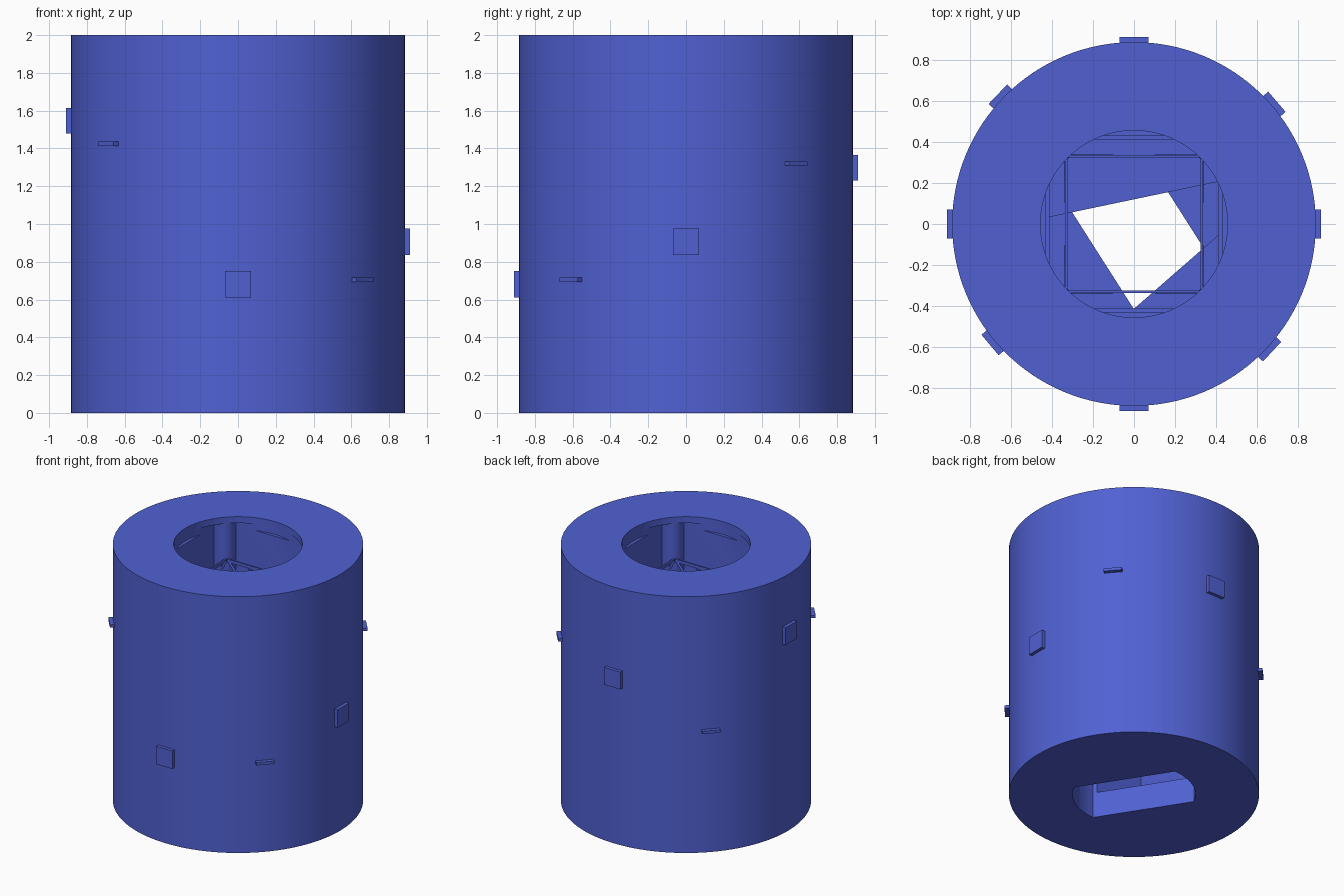
import bpy, bmesh, math
from mathutils import Vector

if "Cube" in bpy.data.objects:
    bpy.data.objects.remove(bpy.data.objects["Cube"])

mat = bpy.data.materials.new("tower_blue")
mat.diffuse_color = (0.08, 0.12, 0.65, 1)
mat.use_nodes = True
mat.node_tree.nodes["Principled BSDF"].inputs["Base Color"].default_value = mat.diffuse_color


def prism(name, pts, z0, z1):
    """Upright prism from a 2D outline."""
    bm = bmesh.new()
    face = bm.faces.new([bm.verts.new((x, y, z0)) for x, y in pts])
    ext = bmesh.ops.extrude_face_region(bm, geom=[face])
    bmesh.ops.translate(bm, vec=(0, 0, z1 - z0),
                        verts=[g for g in ext["geom"] if isinstance(g, bmesh.types.BMVert)])
    bmesh.ops.recalc_face_normals(bm, faces=bm.faces)
    mesh = bpy.data.meshes.new(name)
    bm.to_mesh(mesh)
    bm.free()
    ob = bpy.data.objects.new(name, mesh)
    bpy.context.collection.objects.link(ob)
    mesh.materials.append(mat)
    return ob


def circle(r, n=128, cx=0, cy=0):
    return [(cx + r * math.cos(2 * math.pi * i / n), cy + r * math.sin(2 * math.pi * i / n))
            for i in range(n)]


def square(h):
    return [(-h, -h), (h, -h), (h, h), (-h, h)]


def slot(r, half, angle, n=12):
    """Circle flattened on two parallel sides."""
    a = math.asin(half / r)
    pts = []
    for base in (0, math.pi):
        for i in range(n + 1):
            t = angle + base - a + 2 * a * i / n
            pts.append((r * math.cos(t), r * math.sin(t)))
    return pts


def bar(name, p, q, width, depth):
    """Square-section bar between two points."""
    p, q = Vector(p), Vector(q)
    ob = prism(name, [(-depth / 2, -width / 2), (depth / 2, -width / 2),
                      (depth / 2, width / 2), (-depth / 2, width / 2)], 0, (q - p).length)
    d = (q - p).normalized()
    side = Vector((-p.y - q.y, p.x + q.x, 0)).normalized()
    out = Vector((p.x + q.x, p.y + q.y, 0)).normalized()
    for v in ob.data.vertices:
        v.co = p + d * v.co.z + out * v.co.x + d.cross(out) * v.co.y
    return ob


def block(name, angle, r0, r1, width, z0, z1):
    """Small block on the outside wall."""
    c, s = math.cos(angle), math.sin(angle)
    pts = [(r0, -width / 2), (r1, -width / 2), (r1, width / 2), (r0, width / 2)]
    return prism(name, [(x * c - y * s, x * s + y * c) for x, y in pts], z0, z1)


# round body, hollowed by a round mouth, a square shaft and a turned slot
body = prism("tower_body", circle(0.885), 0, 2)
cuts = [prism("mouth_cutter", circle(0.455), 1.90, 2.1),
        prism("upper_shaft_cutter", square(0.43), 1.4, 1.95),
        prism("lower_shaft_cutter", square(0.41), 0.2, 1.45),
        prism("slot_cutter", slot(0.435, 0.223, math.radians(-57.5)), -0.1, 0.3)]
for c in cuts:
    m = body.modifiers.new(c.name, "BOOLEAN")
    m.operation, m.object, m.solver = "DIFFERENCE", c, "EXACT"
    c.hide_render = True
dg = bpy.context.evaluated_depsgraph_get()
body_mesh = bpy.data.meshes.new_from_object(body.evaluated_get(dg))
body.modifiers.clear()
body.data = body_mesh
for c in cuts:
    bpy.data.objects.remove(c)

# corner pillars of the upper shaft
for i in range(4):
    a = math.radians(45 + 90 * i)
    prism("corner_pillar", circle(0.08, 32, 0.54 * math.cos(a), 0.54 * math.sin(a)), 1.38, 1.999)

# lattice girders along the four sides of the shaft
N, R, L, LOW, HIGH = 8, 0.33, 0.42, 1.54, 1.66
for k in range(4):
    a = math.pi / 2 * k
    c, s = math.cos(a), math.sin(a)

    def at(t, z):
        return (R * c - t * s, R * s + t * c, z)

    for z in (LOW, HIGH):
        bar("girder_chord", at(-L, z), at(L, z), 0.025, 0.012)
    for i in range(N):
        t0, t1 = -L + 2 * L * i / N, -L + 2 * L * (i + 1) / N
        zs = (LOW, HIGH) if i % 2 == 0 else (HIGH, LOW)
        bar("girder_brace", at(t0, zs[0]), at(t1, zs[1]), 0.016, 0.01)

# partial floors inside the shaft
prism("landing_floor", [(-0.415, 0.033), (0.415, 0.207), (0.415, 0.415), (-0.415, 0.415)], 0.55, 0.6)
prism("corner_floor", [(0.415, -0.05), (-0.003, -0.415), (0.415, -0.415)], 0.4, 0.45)

# square windows climbing around the wall
for deg, z0, z1 in ((-90, 0.61, 0.75), (0, 0.835, 0.975), (90, 1.23, 1.365), (180, 1.48, 1.615)):
    block("window", math.radians(deg), 0.86, 0.91, 0.14, z0, z1)

# thin ledges on the diagonals
for x, y, z in ((0.66, -0.61, 0.705), (0.69, 0.59, 1.32), (-0.65, 0.62, 0.95), (-0.69, -0.58, 1.425)):
    block("ledge", math.atan2(y, x), 0.86, 0.915, 0.13, z - 0.011, z + 0.011)

# smooth round surfaces, crisp edges
bpy.ops.object.select_all(action="DESELECT")
for ob in bpy.context.collection.objects:
    ob.select_set(True)
bpy.context.view_layer.objects.active = body
bpy.ops.object.shade_smooth_by_angle(angle=math.radians(30))
